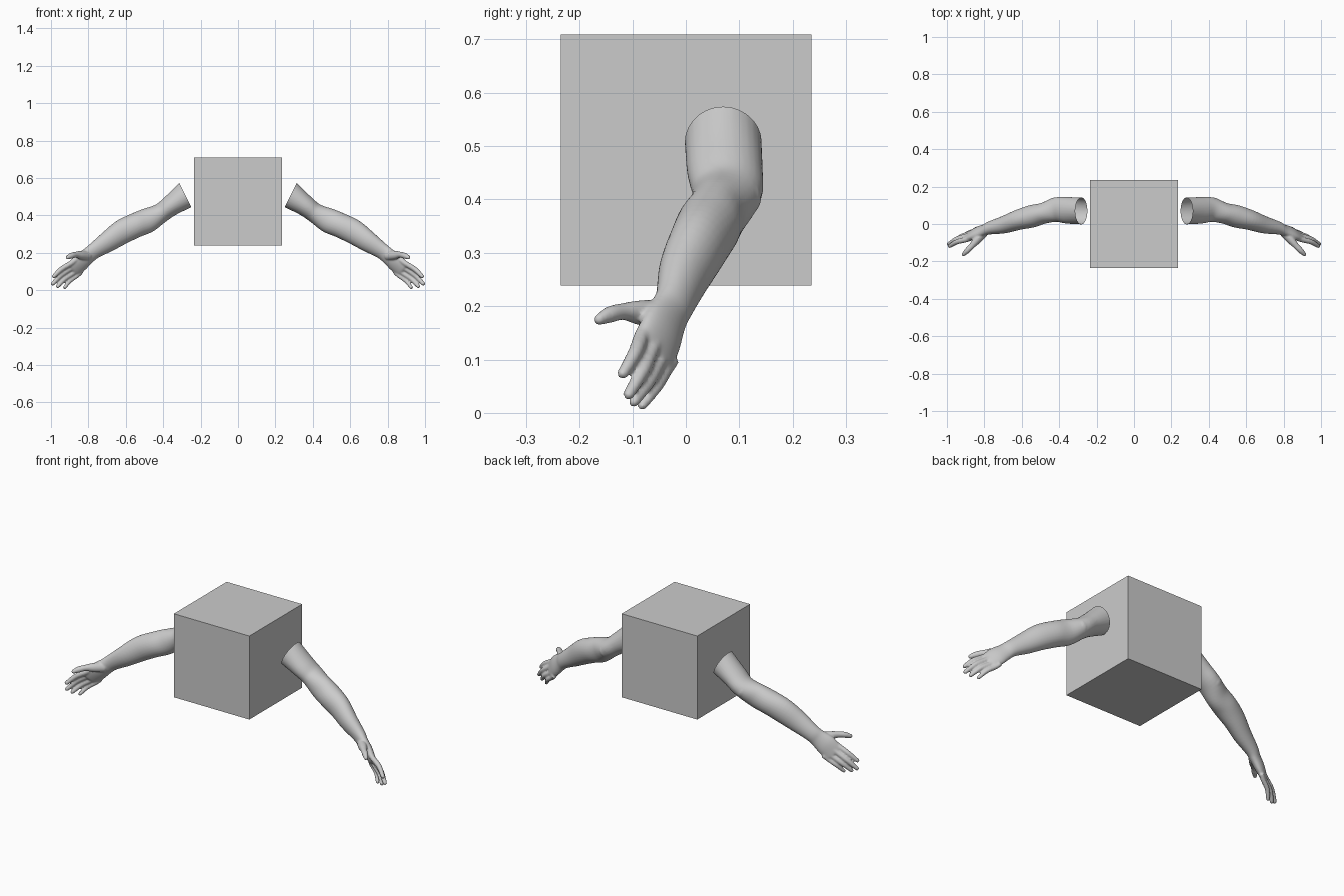
import bpy, bmesh, math
from mathutils import Vector

if "Cube" in bpy.data.objects:
    bpy.data.objects.remove(bpy.data.objects["Cube"])

grey = bpy.data.materials.new("plain_grey")
grey.diffuse_color = (0.6, 0.6, 0.6, 1)
grey.use_nodes = True
grey.node_tree.nodes["Principled BSDF"].inputs["Base Color"].default_value = grey.diffuse_color

UP = Vector((0.5, 0, 0.866))      # across the arm, upward
FRONT = Vector((0, -1, 0))


def spline(rows, steps):
    """Catmull-Rom through rows of numbers."""
    out = []
    for i in range(len(rows) - 1):
        p0, p1 = rows[max(i - 1, 0)], rows[i]
        p2, p3 = rows[i + 1], rows[min(i + 2, len(rows) - 1)]
        for k in range(steps):
            t = k / steps
            out.append([0.5 * (2 * b + (c - a) * t + (2 * a - 5 * b + 4 * c - d) * t * t
                               + (3 * b - a - 3 * c + d) * t ** 3)
                        for a, b, c, d in zip(p0, p1, p2, p3)])
    return out + [list(rows[-1])]


def loft(bm, rows, sides=28, steps=5):
    """Rows are x, y, z, half height, half depth, twist in degrees."""
    rows = spline(rows, steps)
    # rounded tip
    last, prev = rows[-1], rows[-2]
    tip = (Vector(last[:3]) - Vector(prev[:3])).normalized()
    r = min(last[3], last[4])
    for ang in (30, 55, 75, 86):
        c = Vector(last[:3]) + tip * r * math.sin(math.radians(ang))
        k = math.cos(math.radians(ang))
        rows.append([*c, last[3] * k, last[4] * k, last[5]])
    rings = []
    for i, row in enumerate(rows):
        c = Vector(row[:3])
        a, b = rows[max(i - 1, 0)], rows[min(i + 1, len(rows) - 1)]
        axis = (Vector(b[:3]) - Vector(a[:3])).normalized()
        tw = math.radians(row[5])
        u = UP * math.cos(tw) + FRONT * math.sin(tw)
        u = (u - axis * u.dot(axis)).normalized()
        v = axis.cross(u)
        rings.append([bm.verts.new(c + u * row[3] * math.cos(q) + v * row[4] * math.sin(q))
                      for q in (2 * math.pi * j / sides for j in range(sides))])
    for r0, r1 in zip(rings, rings[1:]):
        for j in range(sides):
            k = (j + 1) % sides
            bm.faces.new((r0[j], r0[k], r1[k], r1[j]))
    bm.faces.new(rings[0][::-1])
    bm.faces.new(rings[-1])


bm = bmesh.new()

# upper arm, forearm, wrist and palm
loft(bm, [
    (.241, .070, .537, .080, .073, 0),
    (.281, .070, .507, .072, .072, 0),
    (.355, .073, .455, .057, .071, 0),
    (.412, .077, .413, .053, .066, 0),
    (.482, .058, .374, .066, .056, 0),
    (.547, .041, .347, .066, .060, 0),
    (.619, .022, .312, .066, .054, 10),
    (.694, -.003, .261, .057, .046, 20),
    (.768, -.020, .211, .045, .034, 25),
    (.800, -.032, .185, .046, .028, 28),
    (.842, -.046, .150, .054, .025, 30),
    (.878, -.058, .113, .052, .017, 32)])

# fingers: knuckle, tip, radius
for base, tip, r in [((.895, -.083, .143), (.985, -.118, .074), .0145),
                     ((.893, -.064, .118), (.990, -.107, .035), .0145),
                     ((.877, -.050, .095), (.964, -.097, .021), .0140),
                     ((.858, -.037, .080), (.927, -.082, .014), .0125)]:
    a, b = Vector(base), Vector(tip)
    root = a.lerp(b, -0.3)
    bend = Vector((.006, .005, .003))
    loft(bm, [(*root, r, r, 0),
              (*a, r, r, 0),
              (*(a.lerp(b, .5) + bend), r * .95, r * .95, 0),
              (*b, r * .75, r * .75, 0)], 16)

# thumb
loft(bm, [(.800, -.045, .185, .026, .022, 0),
          (.838, -.085, .188, .024, .021, 0),
          (.868, -.118, .190, .016, .016, 0),
          (.892, -.143, .184, .016, .015, 0),
          (.912, -.163, .175, .011, .010, 0)], 16)

# elbow point
n0 = len(bm.verts)
bmesh.ops.create_uvsphere(bm, u_segments=16, v_segments=10, radius=.04)
bm.verts.ensure_lookup_table()
for v in bm.verts[n0:]:
    v.co += Vector((.425, .102, .405))

mesh = bpy.data.meshes.new("arm_blend")
bm.to_mesh(mesh)
bm.free()
blend = bpy.data.objects.new("arm_blend", mesh)
bpy.context.collection.objects.link(blend)

# fuse the parts into one skin
m = blend.modifiers.new("fuse", 'REMESH')
m.mode = 'VOXEL'
m.voxel_size = .0045
m = blend.modifiers.new("soften", 'SMOOTH')
m.factor = .5
m.iterations = 5
dg = bpy.context.evaluated_depsgraph_get()
skin = bpy.data.meshes.new_from_object(blend.evaluated_get(dg))
bpy.data.objects.remove(blend)

# open the shoulder end
bm = bmesh.new()
bm.from_mesh(skin)
bmesh.ops.bisect_plane(bm, geom=bm.verts[:] + bm.edges[:] + bm.faces[:],
                       plane_co=(.281, .07, .507), plane_no=(.894, 0, -.447),
                       clear_inner=True)
for f in bm.faces:
    f.smooth = True
bm.to_mesh(skin)
bm.free()
skin.materials.clear()
skin.materials.append(grey)
arms = bpy.data.objects.new("arms", skin)
bpy.context.collection.objects.link(arms)
m = arms.modifiers.new("other_side", 'MIRROR')
m.use_mirror_merge = False

# body block
bpy.ops.mesh.primitive_cube_add(size=.47, location=(0, 0, .474))
block = bpy.context.object
block.name = "body_block"
block.data.materials.append(grey)
